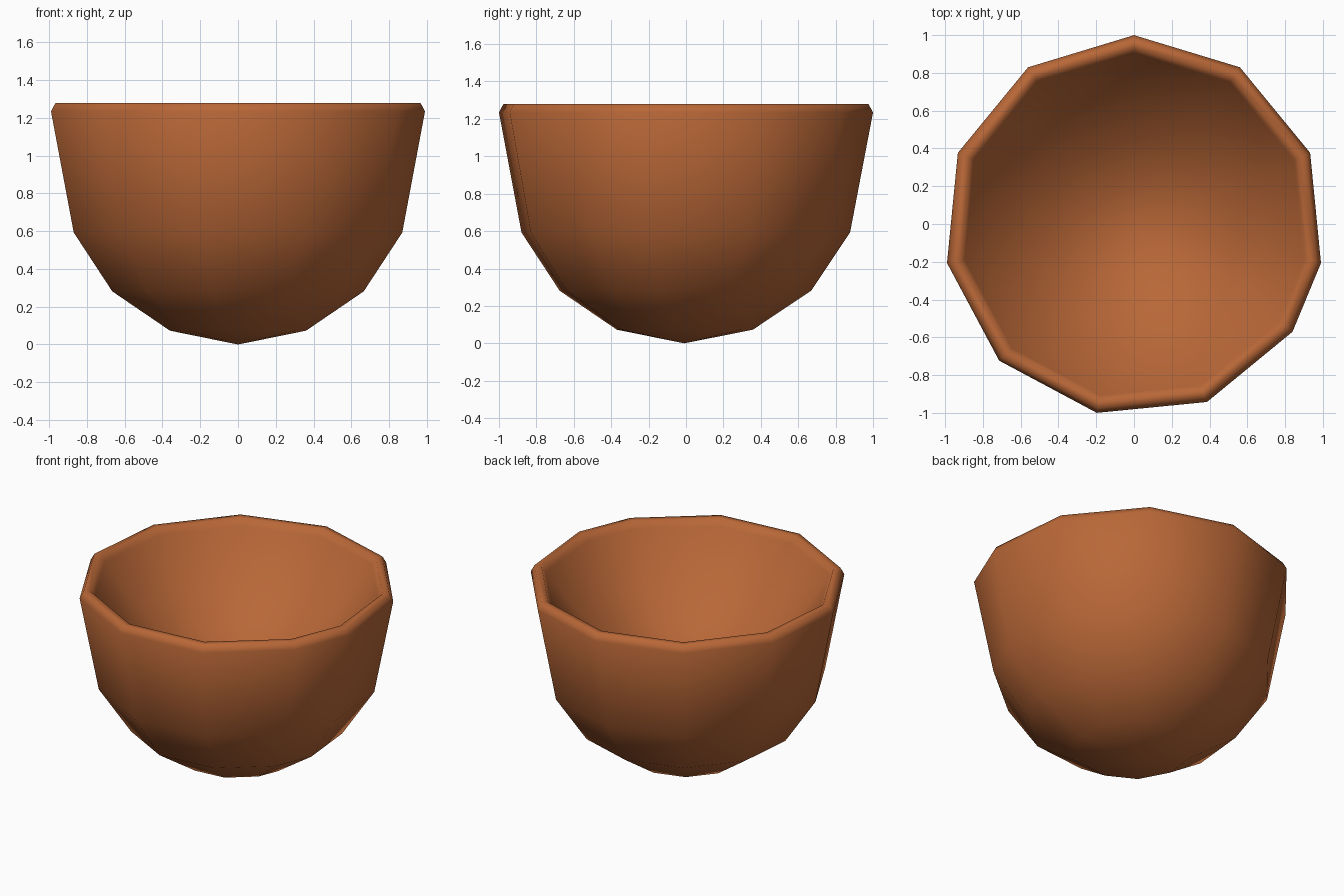
import bpy, bmesh, math

if "Cube" in bpy.data.objects:
    bpy.data.objects.remove(bpy.data.objects["Cube"])

# Uneven 11-sided outline: ten steps of 33.75 degrees and one short step
ANGLES = [math.radians(-11.25 + 33.75 * i) for i in range(11)]
CY = -0.0097

# Radius/height profile: outer wall upward, rounded rim, inner bowl downward
R, IN_R, IN_DEPTH, IN_TOP = 0.96, 0.915, 0.62, 1.235
STEPS = [math.radians(22.5 * k) for k in (1, 2, 3)]
PROFILE = [(R * math.sin(t), R * (1 - math.cos(t))) for t in STEPS]
PROFILE += [(1.0097, 1.235), (0.985, 1.28), (0.94, 1.28), (IN_R, IN_TOP)]
PROFILE += [(IN_R * k, IN_TOP - IN_DEPTH * (1 - k * k)) for k in (0.75, 0.5, 0.25)]
OUTER_BOTTOM, INNER_BOTTOM = 0.0, IN_TOP - IN_DEPTH

bm = bmesh.new()
rings = [[bm.verts.new((r * math.cos(a), r * math.sin(a) + CY, z)) for a in ANGLES]
         for r, z in PROFILE]
n = len(ANGLES)

# Walls and rim
for low, high in zip(rings, rings[1:]):
    for i in range(n):
        j = (i + 1) % n
        bm.faces.new((low[i], low[j], high[j], high[i]))

# Pointed bottoms, outside and inside
for ring, z in ((rings[0], OUTER_BOTTOM), (rings[-1], INNER_BOTTOM)):
    tip = bm.verts.new((0, CY, z))
    for i in range(n):
        bm.faces.new((ring[i], ring[(i + 1) % n], tip))
bmesh.ops.recalc_face_normals(bm, faces=bm.faces)
for f in bm.faces:
    f.smooth = True

mesh = bpy.data.meshes.new("bowl")
bm.to_mesh(mesh)
bm.free()
bowl = bpy.data.objects.new("bowl", mesh)
bpy.context.collection.objects.link(bowl)

# Terracotta colour
mat = bpy.data.materials.new("terracotta")
mat.diffuse_color = (0.48, 0.135, 0.038, 1)
mat.use_nodes = True
mat.node_tree.nodes["Principled BSDF"].inputs["Base Color"].default_value = mat.diffuse_color
mesh.materials.append(mat)
